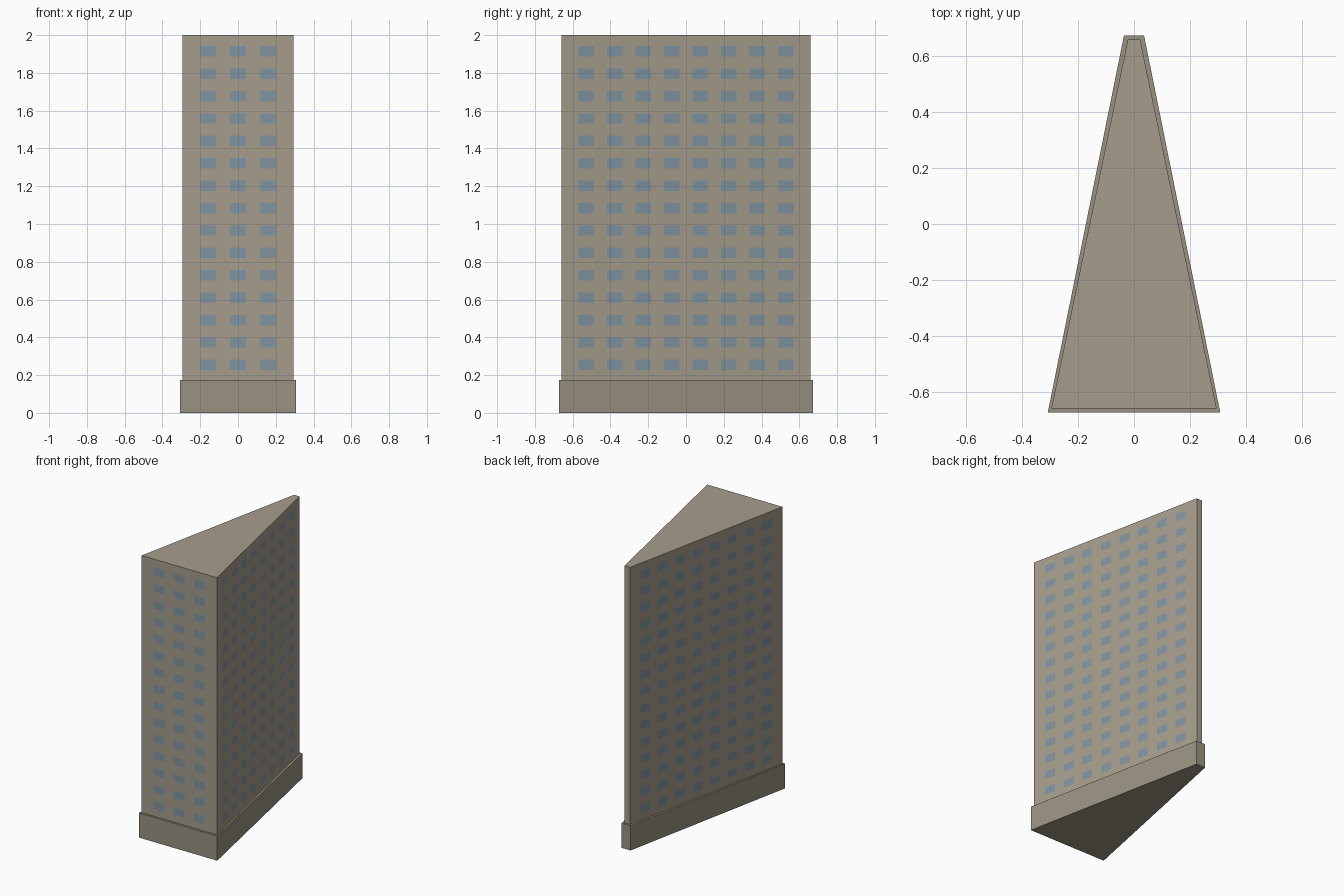
import bpy, bmesh
from mathutils import Vector

if "Cube" in bpy.data.objects:
    bpy.data.objects.remove(bpy.data.objects["Cube"])


def material(name, rgb):
    m = bpy.data.materials.new(name)
    m.diffuse_color = (*rgb, 1)
    m.use_nodes = True
    m.node_tree.nodes["Principled BSDF"].inputs["Base Color"].default_value = m.diffuse_color
    return m


STONE = material("stone", (0.38, 0.34, 0.265))
PLINTH = material("plinth_stone", (0.32, 0.29, 0.22))
GLASS = material("glass", (0.22, 0.30, 0.36))


def add_object(name, bm, mat):
    mesh = bpy.data.meshes.new(name)
    bm.to_mesh(mesh)
    bm.free()
    mesh.materials.append(mat)
    bpy.context.collection.objects.link(bpy.data.objects.new(name, mesh))


def wedge(name, front_half, back_half, y_half, z0, z1, mat):
    """Upright prism with a tapered plan, wide at the front."""
    bm = bmesh.new()
    plan = [(-front_half, -y_half), (front_half, -y_half),
            (back_half, y_half), (-back_half, y_half)]
    base = bm.faces.new([bm.verts.new((x, y, z0)) for x, y in plan])
    top = bmesh.ops.extrude_face_region(bm, geom=[base], use_keep_orig=True)
    moved = [v for v in top["geom"] if isinstance(v, bmesh.types.BMVert)]
    bmesh.ops.translate(bm, vec=(0, 0, z1 - z0), verts=moved)
    bmesh.ops.recalc_face_normals(bm, faces=bm.faces)
    add_object(name, bm, mat)


def windows(name, a, b, columns, pitch, width):
    """Grid of flat panes centred on the wall from plan point a to b."""
    a, b = Vector((*a, 0)), Vector((*b, 0))
    along = (b - a).normalized()
    out = along.cross(Vector((0, 0, 1)))
    mid = (a + b) / 2 + out * 0.001
    bm = bmesh.new()
    for row in range(15):
        z = 0.254 + row * 0.1186
        for col in range(columns):
            s = (col - (columns - 1) / 2) * pitch
            bm.faces.new([bm.verts.new(mid + along * (s + u * width / 2)
                                       + Vector((0, 0, z + v * 0.0275)))
                          for u, v in ((-1, -1), (1, -1), (1, 1), (-1, 1))])
    add_object(name, bm, GLASS)


# Plinth and tower
wedge("plinth", 0.308, 0.036, 0.673, 0, 0.175, PLINTH)
F, B, Y = 0.295, 0.022, 0.659
wedge("tower", F, B, Y, 0.175, 2.0, STONE)

# Windows on the front and both long sides
windows("front_windows", (-F, -Y), (F, -Y), 3, 0.158, 0.085)
windows("right_windows", (F, -Y), (B, Y), 8, 0.154, 0.083)
windows("left_windows", (-B, Y), (-F, -Y), 8, 0.154, 0.083)
